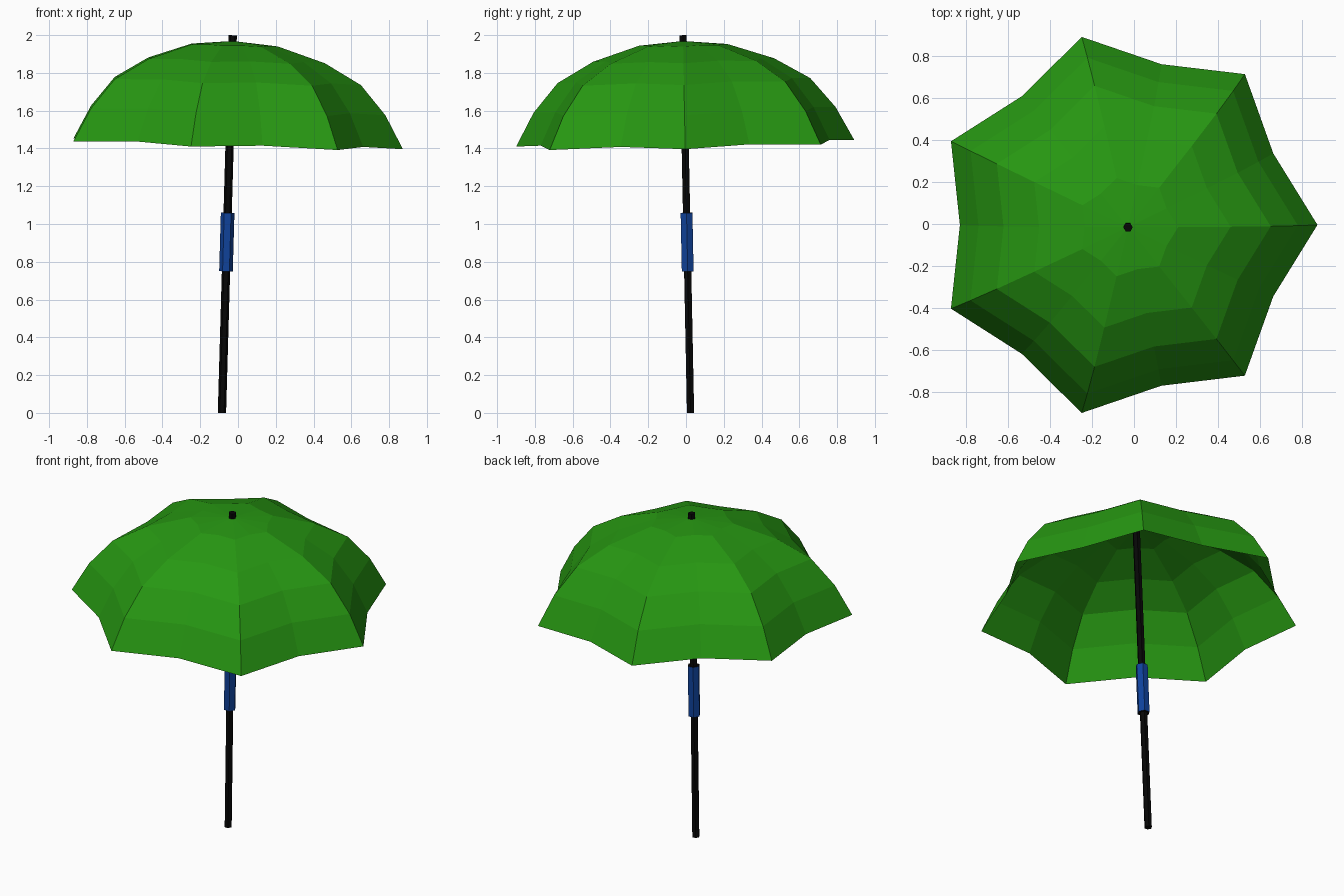
import bpy, bmesh, math
from mathutils import Matrix, Vector

cube = bpy.data.objects.get("Cube")
if cube:
    bpy.data.objects.remove(cube, do_unlink=True)


def material(name, color):
    m = bpy.data.materials.new(name)
    m.use_nodes = True
    m.diffuse_color = (*color, 1)
    m.node_tree.nodes["Principled BSDF"].inputs["Base Color"].default_value = (*color, 1)
    return m


GREEN = material("canopy green", (0.02, 0.31, 0.006))
BLUE = material("grip blue", (0.005, 0.055, 0.33))
BLACK = material("pole black", (0.002, 0.002, 0.002))

# The whole umbrella leans slightly around its foot
AXIS = Vector((0.0285, -0.02, 1))
LEAN = Matrix.Translation((-0.085, 0.024, 0)) @ Vector((0, 0, 1)).rotation_difference(AXIS).to_matrix().to_4x4()


def add_object(name, bm, *mats):
    bm.transform(LEAN)
    mesh = bpy.data.meshes.new(name)
    bm.to_mesh(mesh)
    bm.free()
    for m in mats:
        mesh.materials.append(m)
    obj = bpy.data.objects.new(name, mesh)
    bpy.context.collection.objects.link(obj)
    return obj


def hex_rod(name, radius, bottom, top, side_mat, cap_mat):
    bm = bmesh.new()
    bmesh.ops.create_cone(bm, cap_ends=True, segments=6, radius1=radius, radius2=radius,
                          depth=top - bottom,
                          matrix=Matrix.Translation((0, 0, (top + bottom) / 2))
                          @ Matrix.Rotation(math.pi / 2, 4, "Z"))
    for f in bm.faces:
        f.material_index = int(abs(f.normal.z) > 0.5)
    return add_object(name, bm, side_mat, cap_mat)


# Pole and grip
hex_rod("pole", 0.022, 0, 2.0, BLACK, BLACK)
hex_rod("grip", 0.036, 0.75, 1.06, BLUE, BLACK)

# Canopy: seven ribs with folded valleys between them
RIBS = 7
VALLEY = 0.855
PROFILE = [(0.24, 1.948), (0.492, 1.866), (0.686, 1.756), (0.82, 1.6), (0.918, 1.423)]

bm = bmesh.new()
apex = bm.verts.new((0, 0, 1.97))
rings = []
for r, z in PROFILE:
    ring = []
    for i in range(2 * RIBS):
        a = math.pi * i / RIBS
        s = r * (VALLEY if i % 2 else 1)
        lift = 0.014 * r if i % 2 else 0
        ring.append(bm.verts.new((s * math.cos(a), s * math.sin(a), z + lift)))
    rings.append(ring)
for i in range(2 * RIBS):
    j = (i + 1) % (2 * RIBS)
    bm.faces.new((apex, rings[0][i], rings[0][j]))
    for inner, outer in zip(rings, rings[1:]):
        bm.faces.new((inner[i], outer[i], outer[j], inner[j]))
add_object("canopy", bm, GREEN)
